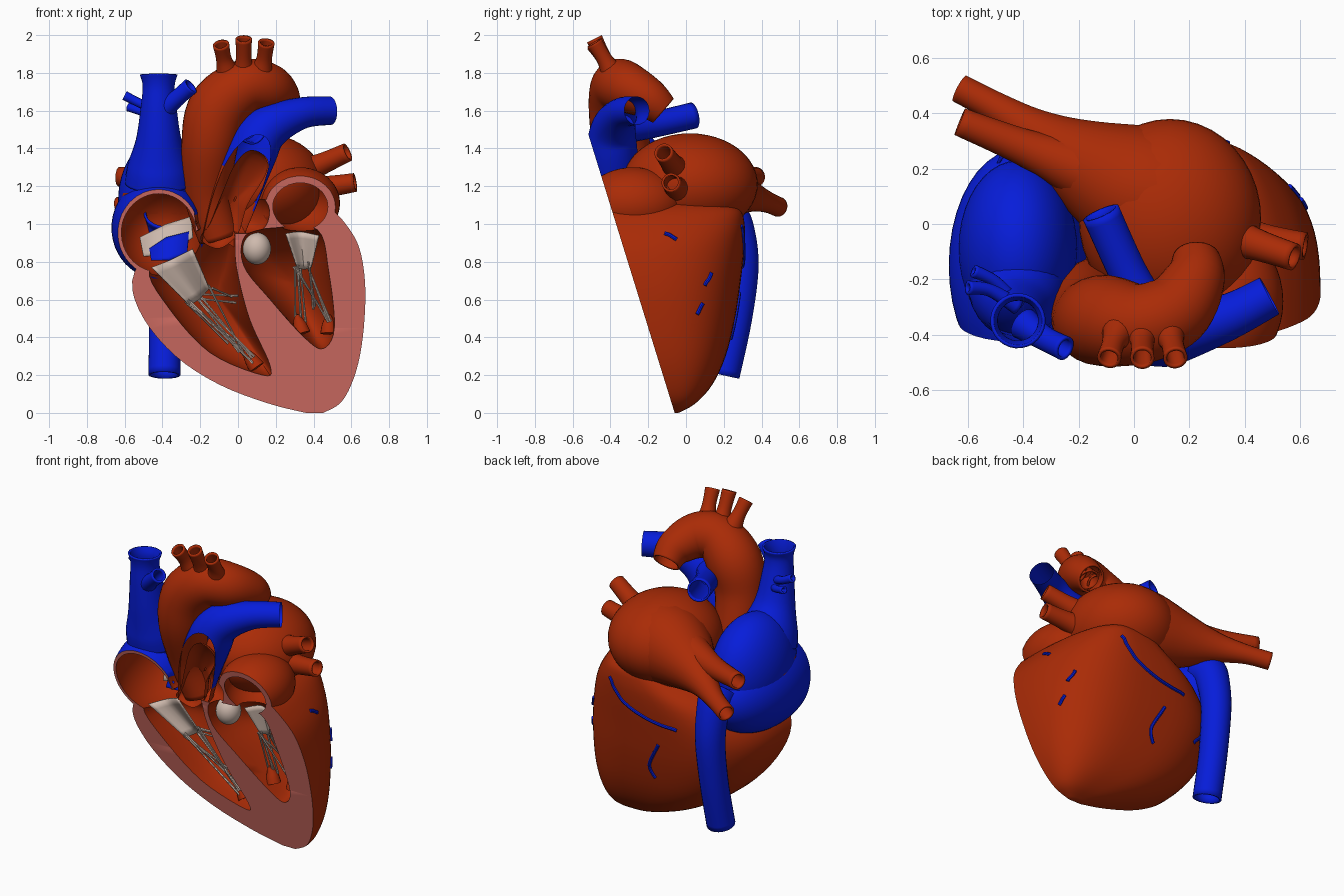
import bpy, bmesh, math, random
from mathutils import Vector

random.seed(4)
if "Cube" in bpy.data.objects:
    bpy.data.objects.remove(bpy.data.objects["Cube"])


def material(name, rgb):
    m = bpy.data.materials.new(name)
    m.use_nodes = True
    m.diffuse_color = (*rgb, 1)
    m.node_tree.nodes["Principled BSDF"].inputs["Base Color"].default_value = (*rgb, 1)
    return m


RED = material("muscle red", (0.40, 0.024, 0.002))
BLUE = material("vein blue", (0.002, 0.012, 0.70))
PINK = material("cut pink", (0.92, 0.22, 0.18))
BEIGE = material("valve beige", (0.62, 0.49, 0.42))

SLOPE, BASE = 0.31, -0.06


def front(z):
    """y of the slanted section plane at height z"""
    return BASE - SLOPE * z


def spline(pts, steps=6, closed=False):
    """Catmull-Rom samples through points of any dimension"""
    n, out = len(pts), []
    for i in range(n if closed else n - 1):
        q = [pts[(i + k) % n] if closed else pts[min(max(i + k, 0), n - 1)] for k in (-1, 0, 1, 2)]
        for s in range(steps):
            t = s / steps
            out.append([0.5 * (2 * b + (c - a) * t + (2 * a - 5 * b + 4 * c - d) * t * t
                               + (3 * b - a - 3 * c + d) * t ** 3) for a, b, c, d in zip(*q)])
    return out if closed else out + [list(pts[-1])]


def finish(name, bm, mats):
    bmesh.ops.recalc_face_normals(bm, faces=bm.faces[:])
    mesh = bpy.data.meshes.new(name)
    bm.to_mesh(mesh)
    bm.free()
    ob = bpy.data.objects.new(name, mesh)
    bpy.context.collection.objects.link(ob)
    for m in mats:
        mesh.materials.append(m)
    return ob


def section(bm, fill):
    """Remove everything in front of the section plane"""
    bmesh.ops.bisect_plane(bm, geom=bm.verts[:] + bm.edges[:] + bm.faces[:], plane_co=(0, BASE, 0),
                           plane_no=(0, -1, -SLOPE), clear_outer=True)
    if fill:
        bmesh.ops.holes_fill(bm, edges=[e for e in bm.edges if e.is_boundary], sides=0)


def loft(name, rings, mats, caps=True, cut=False):
    bm = bmesh.new()
    vs = [[bm.verts.new(p) for p in r] for r in rings]
    for a, b in zip(vs, vs[1:]):
        for i in range(len(a)):
            j = (i + 1) % len(a)
            bm.faces.new((a[i], a[j], b[j], b[i]))
    if caps:
        bm.faces.new(vs[0])
        bm.faces.new(vs[-1])
    if cut:
        section(bm, False)
    return finish(name, bm, mats)


def tube(name, pts, mat, sides=20, cut=False, wall=0.012):
    """Vessel through (x, y, z, radius) points"""
    path = spline(pts)
    co = [Vector(p[:3]) for p in path]
    rings, old, side = [], None, None
    for i, p in enumerate(co):
        d = (co[min(i + 1, len(co) - 1)] - co[max(i - 1, 0)]).normalized()
        side = d.orthogonal().normalized() if old is None else old.rotation_difference(d) @ side
        old, up = d, d.cross(side)
        rings.append([p + path[i][3] * (side * math.cos(a) + up * math.sin(a))
                      for a in (math.tau * k / sides for k in range(sides))])
    ob = loft(name, rings, [mat], caps=wall == 0 and not cut, cut=cut)
    if wall and not cut:
        mod = ob.modifiers.new("wall", "SOLIDIFY")
        mod.thickness, mod.offset = wall, -1
    return ob


def ellipsoid(name, centre, radii, mats, cut=False):
    bm = bmesh.new()
    bmesh.ops.create_uvsphere(bm, u_segments=40, v_segments=24, radius=1)
    for v in bm.verts:
        v.co = Vector(c + r * k for c, r, k in zip(centre, radii, v.co))
    if cut:
        section(bm, True)
    return finish(name, bm, mats)


def pouch(name, outline, depth, lining=False):
    """Rounded hollow sunk into the section plane from an (x, z) outline"""
    pts = spline(outline, 5, closed=True)
    cx, cz = (sum(p[k] for p in pts) / len(pts) for k in (0, 1))
    rings = []
    for t in ([] if lining else [-0.2]) + [0, 0.2, 0.4, 0.6, 0.75, 0.87, 0.95, 0.99, 0.999]:
        s = math.sqrt(1 - max(t, 0) ** 2)
        rings.append([(cx + (x - cx) * s, front(cz + (z - cz) * s) + depth * t, cz + (z - cz) * s)
                      for x, z in pts])
    return loft(name, rings, [RED], caps=not lining)


def carve(ob, cutters):
    bpy.context.view_layer.objects.active = ob
    for c in cutters:
        mod = ob.modifiers.new("carve", "BOOLEAN")
        mod.operation, mod.solver, mod.object = "DIFFERENCE", "EXACT", c
        bpy.ops.object.modifier_apply(modifier=mod.name)


def paint(ob, slot_rule):
    for f in ob.data.polygons:
        on_cut = abs(f.center.y - front(f.center.z)) < 0.002 and f.normal.y < -0.9
        f.material_index = 1 if on_cut else slot_rule(f.center)


# Ventricles: D-shaped slices (z, left x, right x, back y), flat on the section plane
stations = [(0, .36, .45, -.04), (.05, .16, .54, .05), (.15, -.1, .6, .14), (.3, -.33, .645, .21),
            (.5, -.5, .67, .26), (.7, -.56, .672, .29), (.88, -.45, .64, .31), (1.0, -.22, .57, .31),
            (1.08, -.05, .49, .28), (1.13, .1, .38, .15)]
slices = []
for z, x0, x1, yb in spline(stations, 4):
    ring, z = [], max(z, 0)
    for k in range(41):
        a = math.pi * k / 40
        c, s = math.cos(a), max(math.sin(a), 0)
        x = (x0 + x1) / 2 + (x1 - x0) / 2 * math.copysign(abs(c) ** 0.67, c)
        ring.append((x, front(z) + (yb - front(z)) * s ** 0.77, z))
    slices.append(ring)
ventricles = loft("ventricle_walls", slices, [RED, PINK])

# Chambers to hollow out
RA_C, RA_R = (-.42, -.15, .98), (.25, .42, .27)
LA_C, LA_R = (.33, -.28, 1.11), (.21, .26, .19)
cutters = [
    pouch("right_ventricle_cavity", [(-.47, .76), (-.3, .88), (-.17, 1.0), (-.03, 1.0), (-.01, .78), (.06, .5),
                                     (.17, .25), (.13, .2), (-.15, .32), (-.37, .56)], .34),
    pouch("left_ventricle_cavity", [(.04, .94), (.2, .98), (.42, .97), (.48, .75), (.51, .45), (.45, .34),
                                    (.35, .4), (.17, .6), (.03, .78)], .36),
    pouch("outflow_recess", [(-.21, .97), (-.02, .95), (.13, .97), (.16, 1.1), (.02, 1.22), (-.2, 1.18)], .13),
    ellipsoid("right_atrium_cavity", RA_C, (.235, .39, .25), [RED]),
    ellipsoid("left_auricle_cavity", LA_C, (.175, .22, .155), [RED])]

# Atria opened by the section plane
right_atrium = ellipsoid("right_atrium", RA_C, RA_R, [BLUE, PINK, RED], cut=True)
atrium_dome = ellipsoid("right_atrium_dome", (-.42, -.09, 1.12), (.215, .32, .33), [BLUE, PINK, RED], cut=True)
left_auricle = ellipsoid("left_auricle", LA_C, LA_R, [RED, PINK], cut=True)
for ob in (ventricles, right_atrium, atrium_dome, left_auricle):
    carve(ob, cutters)
paint(ventricles, lambda c: 0)
paint(left_auricle, lambda c: 0)
for ob in (right_atrium, atrium_dome):
    paint(ob, lambda c: 2 if sum(((a - b) / r) ** 2 for a, b, r in zip(c, RA_C, RA_R)) < 0.94 else 0)
for c in cutters:
    bpy.data.objects.remove(c)

# Left atrium body and pulmonary veins
ellipsoid("left_atrium", (.13, .02, 1.21), (.33, .36, .27), [RED])
tube("left_atrium_funnel", [(.18, .06, 1.22, .25), (0, .13, 1.21, .24), (-.2, .23, 1.18, .16),
                            (-.36, .33, 1.15, .09), (-.5, .42, 1.12, .058), (-.63, .49, 1.09, .053)], RED)
tube("right_upper_pulmonary_vein", [(-.15, .18, 1.25, .12), (-.38, .27, 1.24, .07), (-.63, .37, 1.25, .052)], RED)
tube("left_upper_pulmonary_vein", [(.25, -.01, 1.25, .13), (.4, -.06, 1.3, .065), (.58, -.12, 1.38, .05)], RED)
tube("left_lower_pulmonary_vein", [(.28, -.01, 1.17, .12), (.43, -.05, 1.19, .065), (.62, -.08, 1.22, .05)], RED)

# Aorta with three arch branches
tube("aorta", [(-.1, -.22, .93, .11), (-.16, -.26, 1.15, .125), (-.15, -.34, 1.42, .15), (-.1, -.35, 1.61, .165),
               (.03, -.36, 1.725, .145), (.15, -.31, 1.72, .135), (.22, -.2, 1.665, .11), (.225, -.12, 1.6, .085)],
     RED, 28)
for name, x, top, lean in (("right", -.05, 1.96, -.04), ("middle", .03, 1.99, 0), ("left", .12, 1.97, .03)):
    tube(name + "_arch_branch", [(x, -.38, 1.78, .07), (x + lean * .6, -.43, 1.87, .042),
                                 (x + lean, -.485, top - .01, .044)], RED)

# Caval veins
tube("superior_vena_cava", [(-.42, -.23, 1.22, .18), (-.42, -.26, 1.31, .165), (-.42, -.31, 1.45, .12),
                            (-.42, -.34, 1.62, .095), (-.42, -.35, 1.73, .085), (-.42, -.35, 1.79, .1)], BLUE, 28)
tube("inferior_vena_cava", [(-.38, .2, 1.06, .12), (-.38, .26, .98, .1), (-.38, .295, .78, .09),
                            (-.385, .265, .5, .085), (-.39, .2, .2, .085)], BLUE, 24)
tube("brachiocephalic_vein", [(-.4, -.36, 1.6, .06), (-.33, -.41, 1.66, .045), (-.25, -.45, 1.73, .045)], BLUE)
tube("upper_side_vein", [(-.42, -.3, 1.6, .03), (-.52, -.24, 1.64, .024), (-.6, -.23, 1.68, .026)], BLUE, 12)
tube("lower_side_vein", [(-.42, -.3, 1.55, .03), (-.5, -.21, 1.59, .022), (-.58, -.17, 1.62, .024)], BLUE, 12)

# Pulmonary artery with a red root, its opened lining and right branch
artery = tube("pulmonary_artery", [(-.1, -.3, .88, .1), (-.03, -.37, 1.1, .12), (.06, -.39, 1.35, .135),
                                   (.15, -.385, 1.5, .12), (.33, -.34, 1.585, .085), (.49, -.26, 1.6, .075)],
              BLUE, 28, cut=True)
artery.data.materials.append(RED)
for f in artery.data.polygons:
    f.material_index = int(f.center.z < 1.3 and f.center.x < .08)
pouch("pulmonary_trunk_lining", [(-.2, .92), (-.1, .87), (.0, .95), (.05, 1.1), (.15, 1.27), (.14, 1.36),
                                 (.06, 1.39), (-.02, 1.31), (-.09, 1.15), (-.15, 1.0)], .1, lining=True)
tube("right_pulmonary_artery", [(.08, -.36, 1.5, .08), (-.02, -.18, 1.525, .07), (-.12, .04, 1.575, .07)], BLUE)

# Surface veins laid on the ventricles
bpy.context.view_layer.update()
veins = [[(.38, .4, 1.0), (.25, .4, .86), (.05, .4, .78), (-.15, .4, .76)],
         [(0, .4, .62), (.08, .4, .45), (.05, .4, .35)], [(.7, -.1, 1.02), (.7, -.03, .97)],
         [(.7, .25, .75), (.7, .17, .68)], [(.7, .15, .58), (.7, .1, .52)], [(-.3, .3, .5), (-.4, .3, .6)]]
for line in veins:
    pts = [ventricles.closest_point_on_mesh(p)[1] for p in spline(line, 4)]
    tube("surface_vein", [(*p, .011) for p in pts], BLUE, 8, wall=0)


# Valve leaflets with cords
def sheet(name, top, bottom, mat):
    bm = bmesh.new()
    rows = [[bm.verts.new(Vector(a).lerp(Vector(b), t / 6)) for t in range(7)] for a, b in zip(top, bottom)]
    for a, b in zip(rows, rows[1:]):
        for i in range(6):
            bm.faces.new((a[i], a[i + 1], b[i + 1], b[i]))
    ob = finish(name, bm, [mat])
    ob.modifiers.new("thickness", "SOLIDIFY").thickness = .008


def at(x, z, depth):
    return (x, front(z) + depth, z)


def valve(name, top, bottom, anchors, count):
    top, bottom = [[at(*p) for p in row] for row in (top, bottom)]
    sheet(name + "_leaflet", spline(top, 4), spline(bottom, 4), BEIGE)
    for k in range(count):
        a = Vector(random.choice(bottom)) + Vector((random.uniform(-.02, .02), 0, random.uniform(0, .03)))
        b = Vector(at(*anchors[k % len(anchors)])) + Vector((random.uniform(-.03, .03), 0, random.uniform(-.02, .03)))
        tube(name + "_cord", [(*a, .007), (*a.lerp(b, .5), .005), (*b, .007)], BEIGE, 6, wall=0)


valve("tricuspid", [(-.46, .77, .04), (-.36, .81, .11), (-.24, .87, .06)],
      [(-.26, .57, .07), (-.21, .6, .13), (-.15, .66, .08)],
      [(.08, .28, .05), (.02, .3, .09), (-.04, .36, .12), (-.02, .6, .16)], 14)
valve("mitral", [(.25, .95, .06), (.33, .96, .13), (.43, .94, .07)],
      [(.31, .77, .08), (.35, .76, .12), (.39, .77, .08)],
      [(.33, .46, .1), (.48, .5, .07), (.42, .55, .14)], 10)
for x, z, lean in ((.1, .24, -.07), (.34, .42, -.03), (.48, .42, .0)):
    tube("papillary_muscle", [(*at(x, z, .07), .045), (*at(x + lean / 2, z + .05, .09), .035),
                              (*at(x + lean, z + .1, .1), .012)], RED, 14, wall=0)
ellipsoid("aortic_valve", at(.1, .87, .09), (.075, .075, .085), [BEIGE])

# Valve ring and vein opening at the back of the right atrium
sheet("atrial_valve_ring", [(-.52, .0, .93), (-.38, .04, 1.0), (-.25, .0, 1.04)],
      [(-.5, -.05, .83), (-.38, -.03, .84), (-.24, -.05, .93)], BEIGE)
sheet("atrial_vein_opening", [(-.47, -.03, .87), (-.38, -.01, .93), (-.26, -.03, .96)],
      [(-.46, -.08, .81), (-.37, -.08, .81), (-.27, -.08, .85)], BLUE)

bpy.ops.object.select_all(action="DESELECT")
for ob in bpy.context.scene.objects:
    if ob.type == "MESH":
        ob.select_set(True)
        bpy.context.view_layer.objects.active = ob
bpy.ops.object.shade_smooth_by_angle(angle=math.radians(40))
